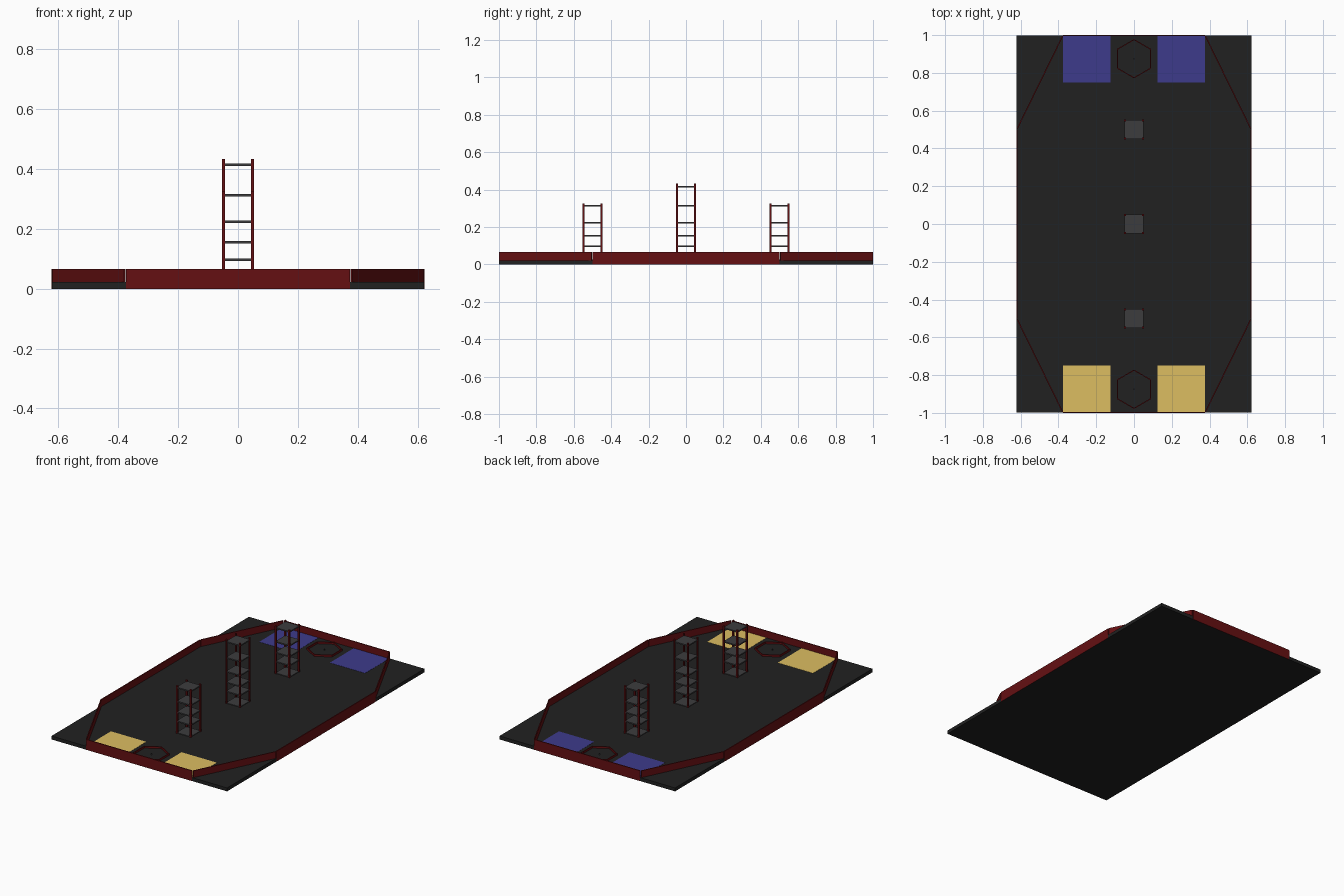
import bpy, math
from mathutils import Matrix

if "Cube" in bpy.data.objects:
    bpy.data.objects.remove(bpy.data.objects["Cube"])


def material(name, rgb):
    m = bpy.data.materials.new(name)
    m.diffuse_color = (*rgb, 1)
    m.use_nodes = True
    m.node_tree.nodes["Principled BSDF"].inputs["Base Color"].default_value = m.diffuse_color
    return m


BLACK = material("black", (0.015, 0.015, 0.015))
GREY = material("grey", (0.045, 0.045, 0.048))
RED = material("red", (0.13, 0.005, 0.006))
YELLOW = material("yellow", (0.72, 0.51, 0.12))
BLUE = material("blue", (0.047, 0.043, 0.26))
FLOOR, WALL_TOP, T = 0.022, 0.066, 0.006


def box(name, x, y, z, mat, turn=0):
    """Box from (min, max) ranges, turned about its own centre."""
    bpy.ops.mesh.primitive_cube_add(size=1)
    o = bpy.context.object
    o.name = name
    o.data.transform(Matrix.Diagonal((x[1] - x[0], y[1] - y[0], z[1] - z[0], 1)))
    o.location = (sum(x) / 2, sum(y) / 2, sum(z) / 2)
    o.rotation_euler.z = turn
    o.data.materials.append(mat)
    return o


def wall(name, a, b, z0):
    """Thin upright board between two plan points."""
    cx, cy = (a[0] + b[0]) / 2, (a[1] + b[1]) / 2
    h = math.dist(a, b) / 2
    box(name, (cx - h, cx + h), (cy - T / 2, cy + T / 2), (z0, WALL_TOP), RED,
        math.atan2(b[1] - a[1], b[0] - a[0]))


def hex_ring(name, y, r_out, r_in, z0, z1):
    """Six-sided hollow rim with points towards front and back."""
    verts, faces = [], []
    for r, z in ((r_out, z0), (r_out, z1), (r_in, z1), (r_in, z0)):
        for i in range(6):
            a = math.pi / 2 + i * math.pi / 3
            verts.append((r * math.cos(a), y + r * math.sin(a), z))
    for k in range(4):
        n = (k + 1) % 4
        for i in range(6):
            j = (i + 1) % 6
            faces.append((k * 6 + i, k * 6 + j, n * 6 + j, n * 6 + i))
    me = bpy.data.meshes.new(name)
    me.from_pydata(verts, [], faces)
    me.materials.append(RED)
    bpy.context.collection.objects.link(bpy.data.objects.new(name, me))


def tower(name, y, height, levels):
    """Four corner posts carrying square shelves."""
    for sx in (-1, 1):
        for sy in (-1, 1):
            px, py = sx * 0.048, y + sy * 0.048
            box(name + "_post", (px - 0.005, px + 0.005), (py - 0.005, py + 0.005),
                (FLOOR, height), RED)
    for z in levels:
        box(name + "_shelf", (-0.05, 0.05), (y - 0.05, y + 0.05),
            (z - 0.004, z + 0.004), GREY)


# Field floor
box("floor", (-0.622, 0.622), (-0.999, 0.999), (0, FLOOR), BLACK)

# Perimeter walls with angled corners
for s in (-1, 1):
    wall("end_wall", (-0.375, s * (1 - T / 2)), (0.375, s * (1 - T / 2)), 0)
    wall("side_wall", (s * (0.623 - T / 2), -0.5), (s * (0.623 - T / 2), 0.5), 0)
    for sx in (-1, 1):
        wall("corner_wall", (sx * 0.378, s * 0.995), (sx * 0.618, s * 0.505), FLOOR)

# Start zones, hexagonal rims and centre pegs at both ends
for s, mat in ((-1, YELLOW), (1, BLUE)):
    ys = sorted((s * 0.75, s * 0.994))
    for sx in (-1, 1):
        box("start_zone", sorted((sx * 0.125, sx * 0.375)), ys, (FLOOR, FLOOR + 0.001), mat)
    hex_ring("hex_rim", s * 0.875, 0.104, 0.098, FLOOR, FLOOR + 0.012)
    bpy.ops.mesh.primitive_cylinder_add(vertices=12, radius=0.004, depth=0.008,
                                        location=(0, s * 0.875, FLOOR + 0.004))
    bpy.context.object.name = "centre_peg"
    bpy.context.object.data.materials.append(GREY)

# Shelf towers along the centre line
LEVELS = [FLOOR, 0.097, 0.155, 0.224, 0.313, 0.415]
tower("centre_tower", 0, 0.433, LEVELS)
for s in (-1, 1):
    tower("outer_tower", s * 0.5, 0.326, LEVELS[:-1])
